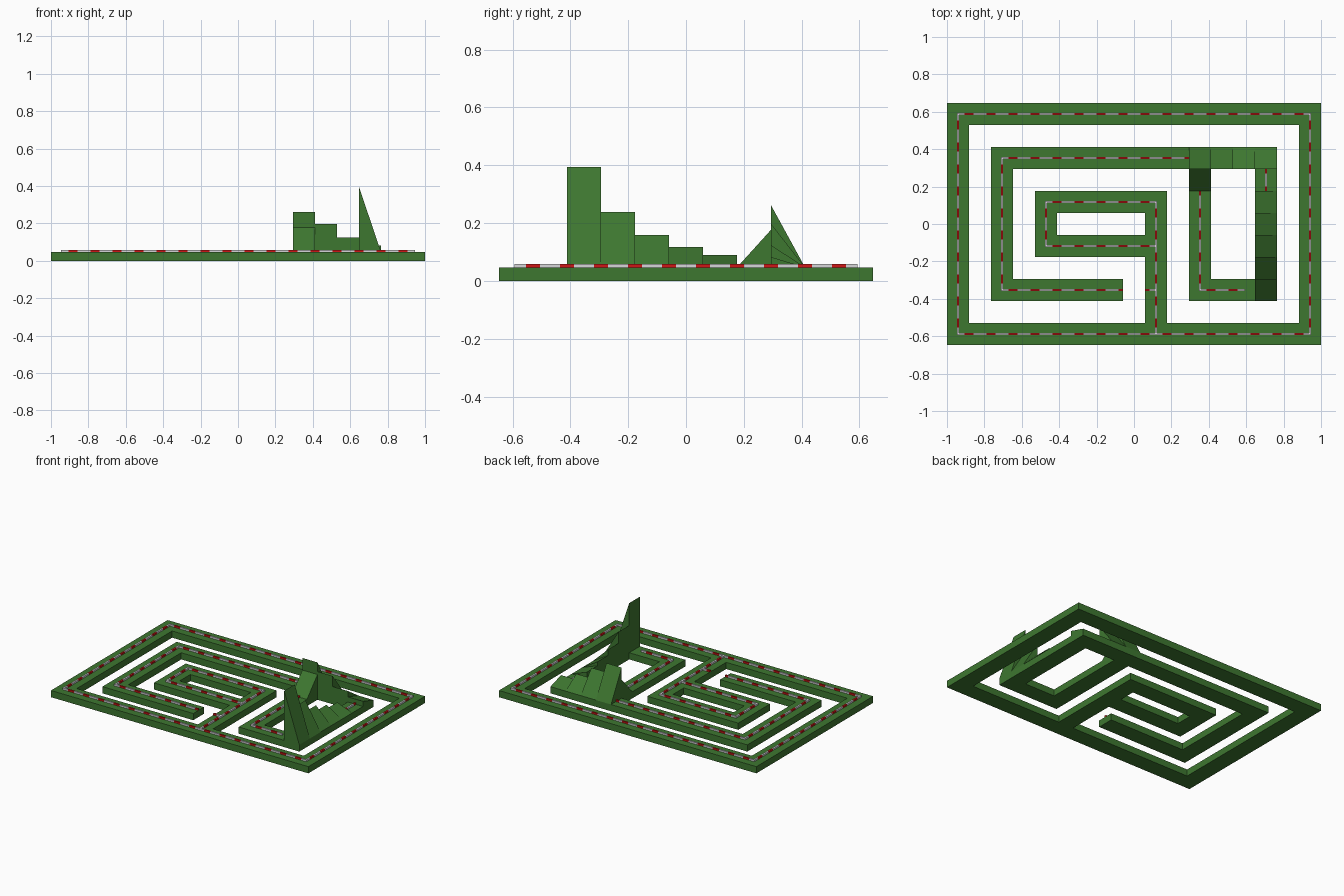
import bpy, bmesh

if "Cube" in bpy.data.objects:
    bpy.data.objects.remove(bpy.data.objects["Cube"])

P = 2 / 17                      # cell pitch of the maze grid (17 x 11)
BASE, RAIL_H, RAIL_W = 0.4 * P, 0.1 * P, 0.1 * P
DIRS = ((1, 0), (0, 1), (-1, 0), (0, -1))


def material(name, rgb):
    m = bpy.data.materials.new(name)
    m.diffuse_color = (*rgb, 1)
    m.use_nodes = True
    m.node_tree.nodes["Principled BSDF"].inputs["Base Color"].default_value = m.diffuse_color
    return m


GREEN = material("hedge green", (0.048, 0.185, 0.03))
RED = material("rail red", (0.62, 0.008, 0.008))
WHITE = material("rail light grey", (0.68, 0.68, 0.70))


def finish(name, bm, *mats):
    me = bpy.data.meshes.new(name)
    bm.to_mesh(me)
    bm.free()
    for m in mats:
        me.materials.append(m)
    ob = bpy.data.objects.new(name, me)
    bpy.context.collection.objects.link(ob)
    return ob


def gx(c):
    return -1 + c * P


def gy(r):
    return (r - 5.5) * P


def box(bm, x0, x1, y0, y1, z0, z1, mat=0):
    v = [bm.verts.new((x, y, z)) for z in (z0, z1)
         for x, y in ((x0, y0), (x1, y0), (x1, y1), (x0, y1))]
    for f in ((3, 2, 1, 0), (4, 5, 6, 7), (0, 1, 5, 4), (1, 2, 6, 5), (2, 3, 7, 6), (3, 0, 4, 7)):
        bm.faces.new([v[i] for i in f]).material_index = mat


# Maze runs as inclusive cell ranges: col0, col1, row0, row1
RUNS = [(0, 16, 0, 0), (0, 16, 10, 10), (0, 0, 0, 10), (16, 16, 0, 10),   # outer ring
        (2, 14, 8, 8), (2, 2, 2, 8), (2, 7, 2, 2),                        # left hook
        (4, 9, 6, 6), (4, 9, 4, 4), (4, 4, 4, 6), (9, 9, 0, 6),           # inner loop and stem
        (11, 11, 2, 8), (11, 14, 2, 2), (14, 14, 2, 8)]                   # right loop
cells = {(c, r) for a, b, d, e in RUNS for c in range(a, b + 1) for r in range(d, e + 1)}

# Flat maze base: caps per cell, walls only on open sides, then merged
bm = bmesh.new()
for c, r in sorted(cells):
    q = [(c, r), (c + 1, r), (c + 1, r + 1), (c, r + 1)]
    lo = [bm.verts.new((gx(a), gy(b), 0)) for a, b in q]
    hi = [bm.verts.new((gx(a), gy(b), BASE)) for a, b in q]
    bm.faces.new(hi)
    bm.faces.new(lo[::-1])
    for i, (dc, dr) in enumerate(((0, -1), (1, 0), (0, 1), (-1, 0))):
        if (c + dc, r + dr) not in cells:
            j = (i + 1) % 4
            bm.faces.new((lo[i], lo[j], hi[j], hi[i]))
bmesh.ops.remove_doubles(bm, verts=bm.verts, dist=1e-4)
finish("maze_base", bm, GREEN)

# Banked wedges: (col, row) -> (peak height, direction of the high side)
wedges = {(11, 7): (0.177, (0, 1))}
for i, h in enumerate((0.262, 0.198, 0.124, 0.083)):
    wedges[(11 + i, 8)] = (h, (0, -1))
for i, h in enumerate((0.395, 0.239, 0.159, 0.118, 0.09)):
    wedges[(14, 2 + i)] = (h, (-1, 0))
bm = bmesh.new()
for (c, r), (h, (dx, dy)) in wedges.items():
    cx, cy, s = gx(c + .5), gy(r + .5), P / 2

    def pt(u, w, z):            # u along the high direction, w across it
        return bm.verts.new((cx + s * (u * dx - w * dy), cy + s * (u * dy + w * dx), z))
    a, b = pt(-1, -1, BASE), pt(-1, 1, BASE)
    d, e = pt(1, -1, BASE), pt(1, 1, BASE)
    f, g = pt(1, -1, h), pt(1, 1, h)
    for face in ((a, f, g, b), (d, e, g, f), (a, d, f), (b, g, e), (a, b, e, d)):
        bm.faces.new(face)
bmesh.ops.recalc_face_normals(bm, faces=bm.faces)
finish("banked_wedges", bm, GREEN)

# Rails: grey from each cell centre, red across each cell boundary
bm = bmesh.new()
w, top = RAIL_W / 2, BASE + RAIL_H
for c, r in sorted(cells - set(wedges)):
    cx, cy = gx(c + .5), gy(r + .5)
    for dx, dy in DIRS:
        n = (c + dx, r + dy)
        if (n in cells or n == (8, 2)) and (c, r, *n) != (13, 2, 14, 2):
            for t0, t1, mat in ((0, .3 * P, 0), (.3 * P, .5 * P, 1)):
                xs = sorted((cx + dx * t0, cx + dx * t1))
                ys = sorted((cy + dy * t0, cy + dy * t1))
                ex, ey = (0, w) if dx else (w, 0)
                box(bm, xs[0] - ex, xs[1] + ex, ys[0] - ey, ys[1] + ey, BASE, top, mat)
# small grey joints so corners close
    box(bm, cx - w, cx + w, cy - w, cy + w, BASE, top - 0.0002)
finish("dashed_rails", bm, WHITE, RED)
